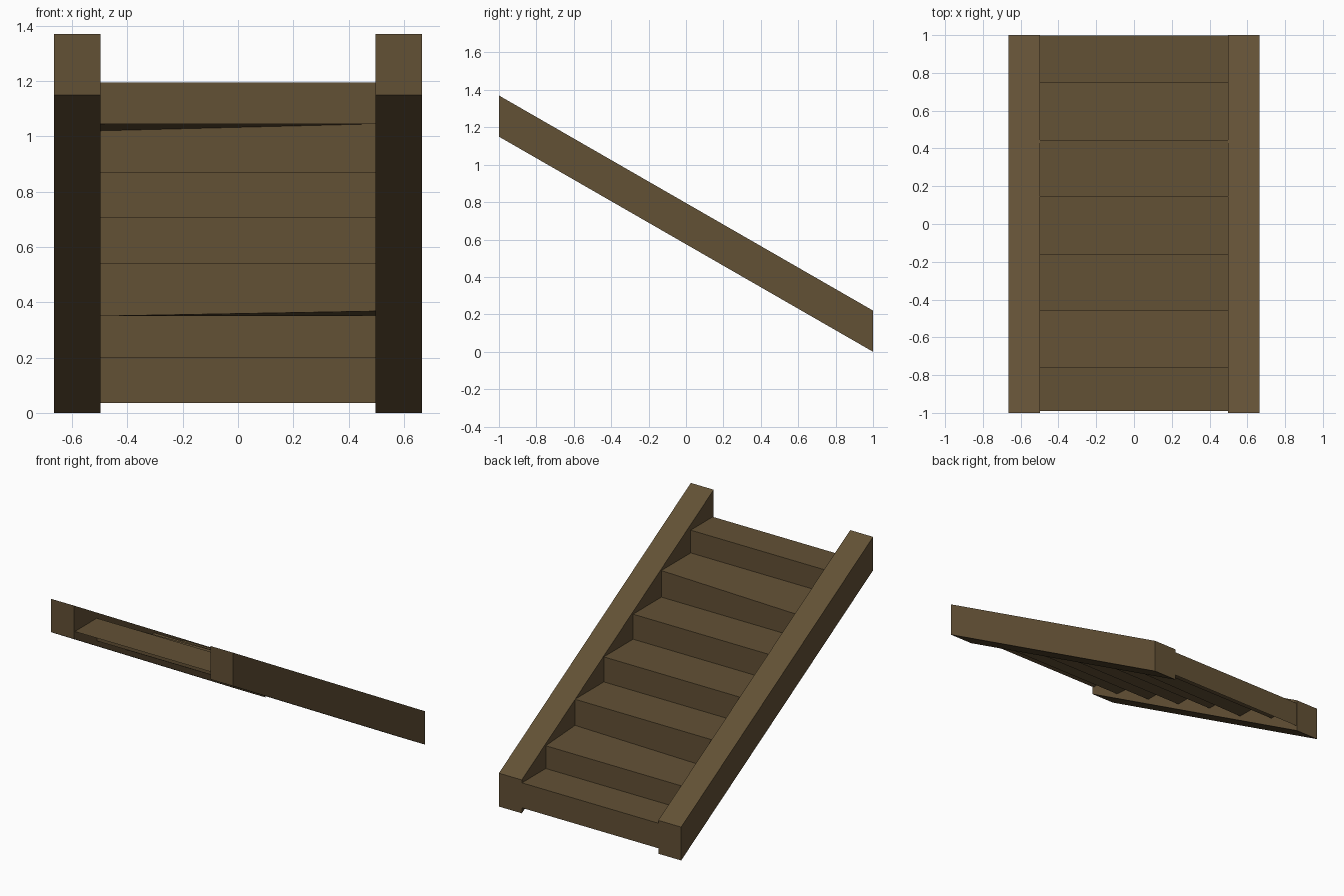
import bpy

if "Cube" in bpy.data.objects:
    bpy.data.objects.remove(bpy.data.objects["Cube"])

wood = bpy.data.materials.new("dark brown wood")
wood.diffuse_color = (0.124, 0.082, 0.036, 1)
wood.use_nodes = True
wood.node_tree.nodes["Principled BSDF"].inputs["Base Color"].default_value = wood.diffuse_color


def make_mesh(name, verts, faces):
    mesh = bpy.data.meshes.new(name)
    mesh.from_pydata(verts, [], faces)
    mesh.materials.append(wood)
    mesh.update()
    obj = bpy.data.objects.new(name, mesh)
    bpy.context.collection.objects.link(obj)
    return obj


# Sloping side beams, a parallelogram profile extruded along x
profile = [(-1, 1.15), (1, 0), (1, 0.22), (-1, 1.37)]
for name, x0, x1 in (("left_stringer", -0.665, -0.498), ("right_stringer", 0.498, 0.665)):
    verts = [(x, y, z) for x in (x0, x1) for y, z in profile]
    sides = [(i, i + 4, (i + 1) % 4 + 4, (i + 1) % 4) for i in range(4)]
    make_mesh(name, verts, [(0, 1, 2, 3), (7, 6, 5, 4)] + sides)

# Open stepped sheet of risers and treads: y, left z, right z
edges_y = [0.998, 0.75, 0.445, 0.145, -0.16, -0.455, -0.76, -0.99]
front_z = [(0.20, 0.20), (0.35, 0.35), (0.54, 0.54), (0.705, 0.705),
           (0.87, 0.87), (1.02, 1.045), (1.195, 1.195)]
back_z = list(front_z)
back_z[1] = (0.35, 0.368)    # slightly warped tread
back_z[5] = (1.045, 1.045)   # slightly warped tread
path = [(edges_y[0], 0.035, 0.035)]
for i in range(7):
    path.append((edges_y[i], *front_z[i]))
    path.append((edges_y[i + 1], *back_z[i]))
verts = []
for y, zl, zr in path:
    verts += [(-0.5, y, zl), (0.5, y, zr)]
faces = [(2 * i, 2 * i + 2, 2 * i + 3, 2 * i + 1) for i in range(len(path) - 1)]
# wind the faces so they point up and towards the foot of the stairs
make_mesh("steps", verts, [f[::-1] for f in faces])
